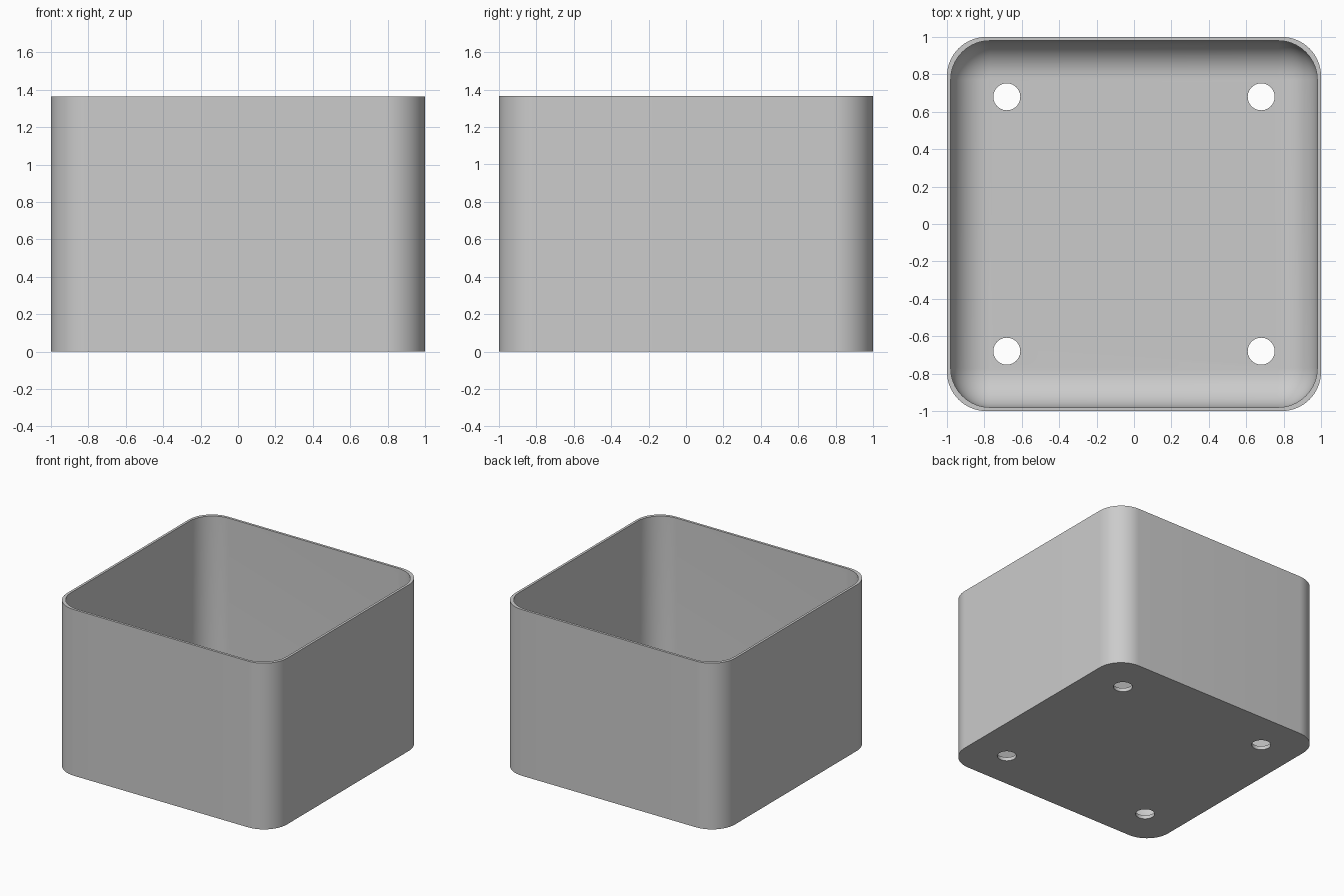
import bpy, bmesh, math

cube = bpy.data.objects.get("Cube")
if cube:
    bpy.data.objects.remove(cube, do_unlink=True)

HEIGHT, WALL, FLOOR = 1.365, 0.02, 0.03
CORNER, FILLET = 0.21, 0.2
HOLE_POS, HOLE_RADIUS = 0.68, 0.072
ARC_STEPS, FILLET_STEPS = 16, 14

grey = bpy.data.materials.new("plain grey")
grey.use_nodes = True
colour = (0.6, 0.6, 0.6, 1)
grey.diffuse_color = colour
grey.node_tree.nodes["Principled BSDF"].inputs["Base Color"].default_value = colour


def rounded_square(bm, half, radius, z):
    """Ring of vertices around a square with rounded corners."""
    ring = []
    for corner in range(4):
        middle = math.pi / 4 + corner * math.pi / 2
        cx = math.copysign(half - radius, math.cos(middle))
        cy = math.copysign(half - radius, math.sin(middle))
        for i in range(ARC_STEPS + 1):
            a = (corner + i / ARC_STEPS) * math.pi / 2
            ring.append(bm.verts.new((cx + radius * math.cos(a),
                                      cy + radius * math.sin(a), z)))
    return ring


# Box shell: outer wall, rim, inner wall, then a rounded sweep into the floor
inner = 1 - WALL
sections = [(1, CORNER, 0), (1, CORNER, HEIGHT), (inner, CORNER, HEIGHT)]
for i in range(FILLET_STEPS + 1):
    a = i / FILLET_STEPS * math.pi / 2
    inset = FILLET * (1 - math.cos(a))
    sections.append((inner - inset, CORNER - inset,
                     FLOOR + FILLET * (1 - math.sin(a))))

bm = bmesh.new()
rings = [rounded_square(bm, *s) for s in sections]
for low, high in zip(rings, rings[1:]):
    for i in range(len(low)):
        j = (i + 1) % len(low)
        bm.faces.new((low[i], low[j], high[j], high[i]))
bm.faces.new(rings[0][::-1])
bm.faces.new(rings[-1])
bmesh.ops.recalc_face_normals(bm, faces=bm.faces[:])
mesh = bpy.data.meshes.new("planter_box")
bm.to_mesh(mesh)
bm.free()
mesh.materials.append(grey)
box = bpy.data.objects.new("planter_box", mesh)
bpy.context.collection.objects.link(box)

# Four drain holes through the floor
for sx in (-1, 1):
    for sy in (-1, 1):
        bpy.ops.mesh.primitive_cylinder_add(
            vertices=40, radius=HOLE_RADIUS, depth=0.4,
            location=(sx * HOLE_POS, sy * HOLE_POS, 0))
        cutter = bpy.context.object
        cutter.name = "drain_hole_cutter"
        cutter.data.materials.append(grey)
        cut = box.modifiers.new("drain_hole", 'BOOLEAN')
        cut.operation, cut.solver, cut.object = 'DIFFERENCE', 'EXACT', cutter
        bpy.ops.object.select_all(action='DESELECT')
        box.select_set(True)
        bpy.context.view_layer.objects.active = box
        bpy.ops.object.modifier_apply(modifier=cut.name)
        bpy.data.objects.remove(cutter, do_unlink=True)

bpy.ops.object.shade_smooth_by_angle(angle=math.radians(30))
